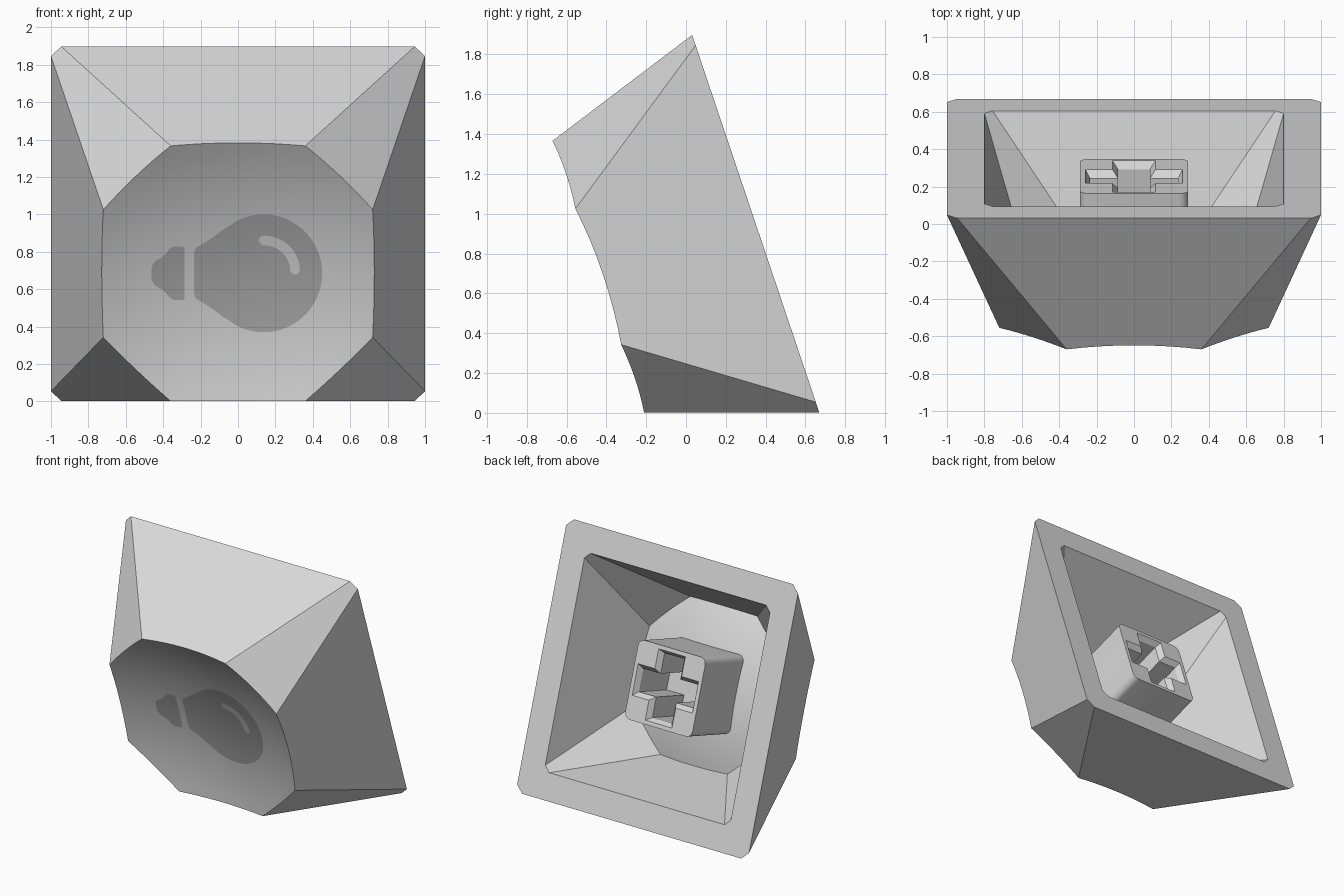
import bpy, bmesh, math
from mathutils import Matrix, Vector

if "Cube" in bpy.data.objects:
    bpy.data.objects.remove(bpy.data.objects["Cube"])

# Tilted frame of the cap: local x, local y (up the open rim), local z (rim to dished face)
TILT = math.atan2(0.64, 1.9)
S, C = math.sin(TILT), math.cos(TILT)
FRAME = Matrix(((1, 0, 0, 0), (0, -S, -C, 0.35), (0, C, -S, 0.95), (0, 0, 0, 1)))
H, R = 0.834, 2.4                      # height at face corners, dish radius
CZ = H + math.sqrt(R * R - 0.648)      # dish sphere centre above the rim
SPHERE = FRAME @ Vector((0, 0, CZ))


def material(name, v):
    m = bpy.data.materials.new(name)
    m.diffuse_color = (v, v, v, 1)
    m.use_nodes = True
    m.node_tree.nodes["Principled BSDF"].inputs["Base Color"].default_value = m.diffuse_color
    return m


BODY = material("light grey", 0.70)
MARK = material("mid grey", 0.42)


def finish(name, bm, mat, recalc=True):
    if recalc:
        bmesh.ops.recalc_face_normals(bm, faces=bm.faces[:])
    me = bpy.data.meshes.new(name)
    bm.to_mesh(me)
    bm.free()
    ob = bpy.data.objects.new(name, me)
    bpy.context.collection.objects.link(ob)
    me.materials.append(mat)
    bpy.ops.object.select_all(action='DESELECT')
    ob.select_set(True)
    bpy.context.view_layer.objects.active = ob
    bpy.ops.object.shade_smooth_by_angle(angle=0.4)
    return ob


def bridge(bm, a, b):
    n = len(a)
    for i in range(n):
        j = (i + 1) % n
        bm.faces.new((a[i], a[j], b[j], b[i]))


def octagon(p, q):
    return [Vector(v) for v in ((p, -q), (p, q), (q, p), (-q, p),
                                (-p, q), (-p, -q), (-q, -p), (q, -p))]


def dish(v):
    return CZ - math.sqrt(R * R - v.length_squared)


# Cap shell: outer skin and a 0.8 scale inner skin joined by the flat rim
SEG, RINGS = 8, 12
base8, top8 = octagon(1.0, 0.945), octagon(0.72, 0.36)


def skin(bm, scale):
    base, edge = [], []
    for i in range(8):
        for k in range(SEG):
            b = base8[i].lerp(base8[(i + 1) % 8], k / SEG)
            p = top8[i].lerp(top8[(i + 1) % 8], k / SEG)
            t = 1.0
            for _ in range(15):        # where the sloped wall meets the dish
                t = dish(b.lerp(p, t)) / H
            base.append(b)
            edge.append(b.lerp(p, t))

    def ring(pts, flat=False):
        return [bm.verts.new(Vector((v.x, v.y, 0 if flat else dish(v))) * scale)
                for v in pts]
    rim = ring(base, True)
    prev = rim
    for k in range(RINGS, 0, -1):
        cur = ring([v * (k / RINGS) for v in edge])
        bridge(bm, prev, cur)
        prev = cur
    mid = bm.verts.new((0, 0, dish(Vector((0, 0))) * scale))
    for i in range(len(prev)):
        bm.faces.new((prev[i], prev[(i + 1) % len(prev)], mid))
    return rim


bm = bmesh.new()
bridge(bm, skin(bm, 1.0), skin(bm, 0.8))
finish("cap_shell", bm, BODY).matrix_world = FRAME


# Stem: rounded square post with a chamfered cross socket
def loop(bm, pts, z):
    return [bm.verts.new((x, y, z)) for x, y in pts]


def cross(arm, w):
    return [(arm, -w), (arm, w), (w, w), (w, arm), (-w, arm), (-w, w),
            (-arm, w), (-arm, -w), (-w, -w), (-w, -arm), (w, -arm), (w, -w)]


def rounded_square(h, r, n=6):
    pts = []
    for q, (sx, sy) in enumerate(((1, 1), (-1, 1), (-1, -1), (1, -1))):
        for k in range(n + 1):
            a = math.pi / 2 * (q + k / n)
            pts.append((sx * (h - r) + r * math.cos(a), sy * (h - r) + r * math.sin(a)))
    return pts


bm = bmesh.new()
post = rounded_square(0.29, 0.05)
low, high = loop(bm, post, 0.1), loop(bm, post, 0.62)
bridge(bm, low, high)
bm.faces.new(high)
mouth = loop(bm, cross(0.26, 0.115), 0.1)
throat = loop(bm, cross(0.235, 0.085), 0.14)
floor = loop(bm, cross(0.235, 0.085), 0.5)
bridge(bm, mouth, throat)
bridge(bm, throat, floor)
bm.faces.new(floor)
ends = [e for e in bm.edges if all(abs(v.co.z - 0.1) < 1e-5 for v in e.verts)]
bmesh.ops.triangle_fill(bm, use_beauty=True, use_dissolve=False, edges=ends)
finish("stem", bm, BODY).matrix_world = FRAME


# Painted mark: thin sheets laid on the dish, given as front-facing (x, z) grids
def on_dish(x, z, lift):
    dx, dz = x - SPHERE.x, z - SPHERE.z
    return (x, SPHERE.y + math.sqrt((R - lift) ** 2 - dx * dx - dz * dz), z)


def sheet(name, columns, lift, mat):
    bm = bmesh.new()
    g = [[bm.verts.new(on_dish(x, z, lift)) for x, z in col] for col in columns]
    for a, b in zip(g, g[1:]):
        for k in range(len(a) - 1):
            bm.faces.new((a[k], b[k], b[k + 1], a[k + 1]))
    finish(name, bm, mat, recalc=False)


def mirrored(profile, rows=12, mid=0.685):
    return [[(x, mid + h * (2 * k / rows - 1)) for k in range(rows + 1)]
            for x, h in profile]


# Bulb glass: flared neck running into a round end
glass = [(-0.235, 0.11), (-0.225, 0.135), (-0.18, 0.162), (-0.13, 0.195),
         (-0.08, 0.233), (-0.03, 0.264)]
for k in range(25):
    a = math.radians(118 * (1 - k / 24))
    glass.append((0.137 + 0.313 * math.cos(a), max(0.315 * math.sin(a), 0.002)))
sheet("bulb_glass", mirrored(glass), 0.004, MARK)

# Bulb screw end
screw = [(-0.462, 0.03), (-0.455, 0.05), (-0.44, 0.068), (-0.41, 0.083),
         (-0.385, 0.105), (-0.365, 0.132), (-0.34, 0.144), (-0.3, 0.144),
         (-0.288, 0.138), (-0.285, 0.125)]
sheet("bulb_screw_end", mirrored(screw), 0.004, MARK)

# Glint: quarter arc band with rounded ends
cols = []
for k in range(31):
    a = 100 - 106 * k / 30
    d = min(k, 30 - k) / 2.4           # round off both tips
    w = 0.026 * math.sqrt(max(0.05, 1 - max(0, 1 - d) ** 2))
    ca, sa = math.cos(math.radians(a)), math.sin(math.radians(a))
    cols.append([(0.14 + (0.165 + w * s) * ca, 0.695 + (0.165 + w * s) * sa)
                 for s in (-1, 0, 1)])
sheet("bulb_glint", cols, 0.007, BODY)
